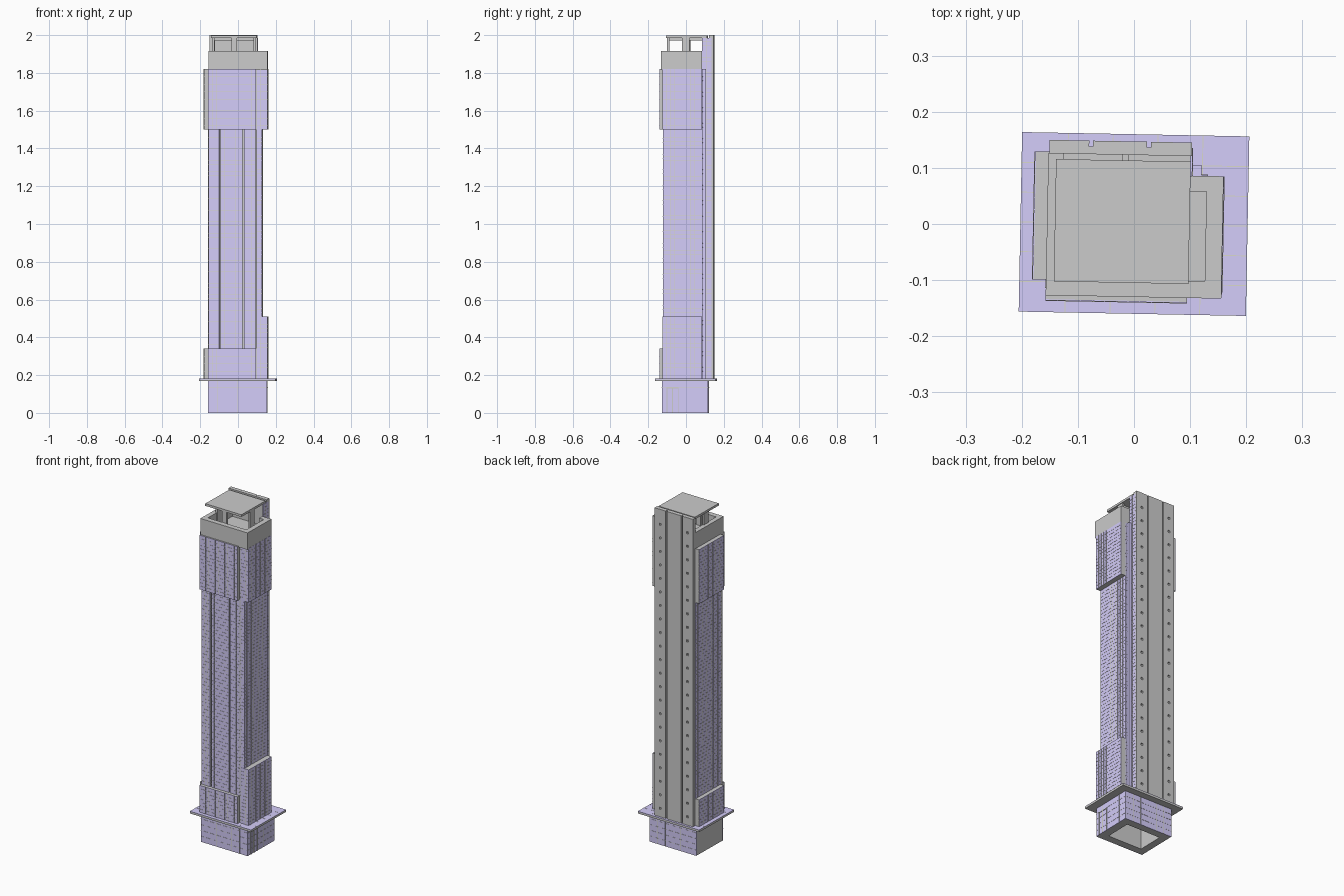
import bpy, math
from mathutils import Matrix

if "Cube" in bpy.data.objects:
    bpy.data.objects.remove(bpy.data.objects["Cube"])

TURN = Matrix.Rotation(math.radians(-1.1), 4, 'Z')   # whole tower sits slightly skewed


def material(name, rgb):
    m = bpy.data.materials.new(name)
    m.diffuse_color = (*rgb, 1)
    m.use_nodes = True
    m.node_tree.nodes["Principled BSDF"].inputs["Base Color"].default_value = m.diffuse_color
    return m


GLASS = material("lavender_glass", (0.66, 0.61, 0.96))
TRIM = material("beige_trim", (0.70, 0.70, 0.60))
FACES = [(0, 1, 3, 2), (4, 6, 7, 5), (0, 4, 5, 1), (2, 3, 7, 6), (0, 2, 6, 4), (1, 5, 7, 3)]


def boxes(name, items, mat=None):
    """One object from boxes given as (x0, x1, y0, y1, z0, z1)."""
    verts, faces = [], []
    for b in items:
        n = len(verts)
        verts += [(x, y, z) for x in b[0:2] for y in b[2:4] for z in b[4:6]]
        faces += [tuple(n + i for i in f) for f in FACES]
    me = bpy.data.meshes.new(name)
    me.from_pydata(verts, [], faces)
    me.transform(TURN)
    me.update()
    ob = bpy.data.objects.new(name, me)
    bpy.context.collection.objects.link(ob)
    if mat:
        me.materials.append(mat)
    return ob


def facade(name, side, pos, u0, u1, z0, z1, pitch_u=0.021, pitch_z=0.0205):
    """Glass sheet with a trim grid; side is +x, -x, +y or -y, pos its outer plane."""
    s = 1 if side[0] == '+' else -1

    def slab(a, b, c, d, inner, outer):
        lo, hi = sorted((pos + s * inner, pos + s * outer))
        return (lo, hi, a, b, c, d) if side[1] == 'x' else (a, b, lo, hi, c, d)

    boxes(name + "_glass", [slab(u0, u1, z0, z1, -0.004, 0)], GLASS)
    nu = max(1, round((u1 - u0) / pitch_u))
    nz = max(1, round((z1 - z0) / pitch_z))
    bars = []
    for i in range(1, nu):
        u = u0 + (u1 - u0) * i / nu
        bars.append(slab(u - .0006, u + .0006, z0, z1, -0.001, 0.0008))
    for i in range(1, nz):
        z = z0 + (z1 - z0) * i / nz
        bars.append(slab(u0, u1, z - .0006, z + .0006, -0.001, 0.001))
    if bars:
        boxes(name + "_mullions", bars, TRIM)


# Podium: open-bottomed ring of thick walls
boxes("podium_walls", [(-.155, .152, -.121, -.08, 0, .17), (-.155, .152, .075, .116, 0, .17),
                       (-.155, -.112, -.08, .075, 0, .17), (.107, .152, -.08, .075, 0, .17)])
facade("podium_front", '-y', -.125, -.156, .154, 0, .17, .05, .034)
facade("podium_back", '+y', .120, -.156, .154, 0, .17, .05, .034)
facade("podium_right", '+x', .155, -.121, .116, 0, .17, .05, .034)
# Entrance frame on the right side of the podium
boxes("entrance_frame", [(.153, .158, y, y + .004, 0, .13) for y in (-.10, -.07, -.04)]
      + [(.153, .158, -.10, -.036, .13, .135)])

# Canopy slab with tiled top
boxes("canopy_slab", [(-.2025, .2025, -.16, .16, .168, .178)])
boxes("canopy_tiles", [(-.2025, .2025, -.16, .16, .178, .181)], GLASS)
boxes("canopy_joints", [(x - .0008, x + .0008, -.16, .16, .18, .1815) for x in (-.12, -.04, .04, .12)]
      + [(-.2025, .2025, y - .0008, y + .0008, .18, .1815) for y in (-.106, -.053, 0, .053, .106)], TRIM)

# Main shaft and right-hand wing
Z0, Z1 = .18, 1.82
boxes("shaft_body", [(-.151, .097, -.108, .126, Z0, Z1)])
for i, (a, b) in enumerate([(-.155, -.097), (-.090, .027), (.034, .096)]):
    boxes(f"front_pier_{i}", [(a, b, -.117, -.107, .34, 1.5)])
    facade(f"front_shaft_{i}", '-y', -.12, a, b, .34, 1.5)
facade("left_shaft", '-x', -.155, -.117, .126, .34, 1.5)
boxes("wing_body", [(.097, .127, -.116, .087, Z0, Z1)])
boxes("wing_joint_lip", [(.097, .102, -.119, -.115, Z0, Z1)])
facade("wing_front", '-y', -.12, .103, .130, Z0, Z1)
facade("wing_right", '+x', .130, -.119, .087, .51, 1.5)
facade("wing_back", '+y', .090, .119, .130, Z0, Z1)
boxes("corner_fin", [(.097, .119, .085, .107, Z0, Z1)], GLASS)

# Projecting bays at the foot and the head of the tower
for tag, a, b, c in [("lower", Z0, .34, .51), ("upper", 1.5, Z1, Z1)]:
    boxes(f"{tag}_front_bay", [(-.155, .097, -.137, -.107, a, b)])
    facade(f"{tag}_front_bay", '-y', -.139, -.155, .097, a, b)
    boxes(f"{tag}_left_bay", [(-.177, -.15, -.102, .126, a, b)])
    facade(f"{tag}_left_bay", '-x', -.179, -.102, .126, a, b)
    boxes(f"{tag}_right_bay", [(.125, .157, -.119, .088, a, c)])
    facade(f"{tag}_right_bay", '+x', .159, -.119, .088, a, c)
    facade(f"{tag}_right_bay_front", '-y', -.1215, .104, .159, a, c)

# Service core at the back, with vertical grooves and small windows cut in
core = boxes("back_core", [(-.153, .101, .123, .147, Z0, 2.0)])
cuts = [(x - .0035, x + .0035, .137, .16, .1, 2.1) for x in (-.079, .024)]
for i in range(22):
    z = .225 + i * .08
    cuts += [(x - .006, x + .006, .139, .16, z, z + .012) for x in (-.118, .064)]
cutter = boxes("core_cutter", cuts)
cutter.hide_render = True
mod = core.modifiers.new("cut", 'BOOLEAN')
mod.operation, mod.solver, mod.object = 'DIFFERENCE', 'EXACT', cutter
bpy.context.view_layer.objects.active = core
bpy.ops.object.modifier_apply(modifier=mod.name)
bpy.data.objects.remove(cutter)
facade("core_right_side", '+x', .102, .087, .137, Z0, 1.985)

# Crown: parapet walls around a sunken roof deck
P0, P1 = 1.815, 1.915
boxes("parapet", [(-.155, .158, -.13, -.10, P0, P1), (-.155, -.127, -.10, .124, P0, P1),
                  (.128, .158, -.10, .088, P0, P1), (.097, .128, .06, .088, P0, P1)])
boxes("roof_deck", [(-.13, .13, -.105, .088, P0, 1.84), (-.13, .098, .08, .124, P0, 1.84)])

# Flat roof plate on slim blade posts
boxes("roof_plate", [(-.141, .099, -.105, .113, 1.984, 1.997)])
boxes("roof_posts", [(-.033, -.003, -.100, -.088, 1.84, 1.985),
                     (-.135, -.123, -.02, .02, 1.84, 1.985),
                     (.083, .095, -.02, .02, 1.84, 1.985)])
boxes("roof_beams", [(-.13, .09, -.006, .006, 1.972, 1.985), (-.024, -.012, -.095, .124, 1.972, 1.985)])
